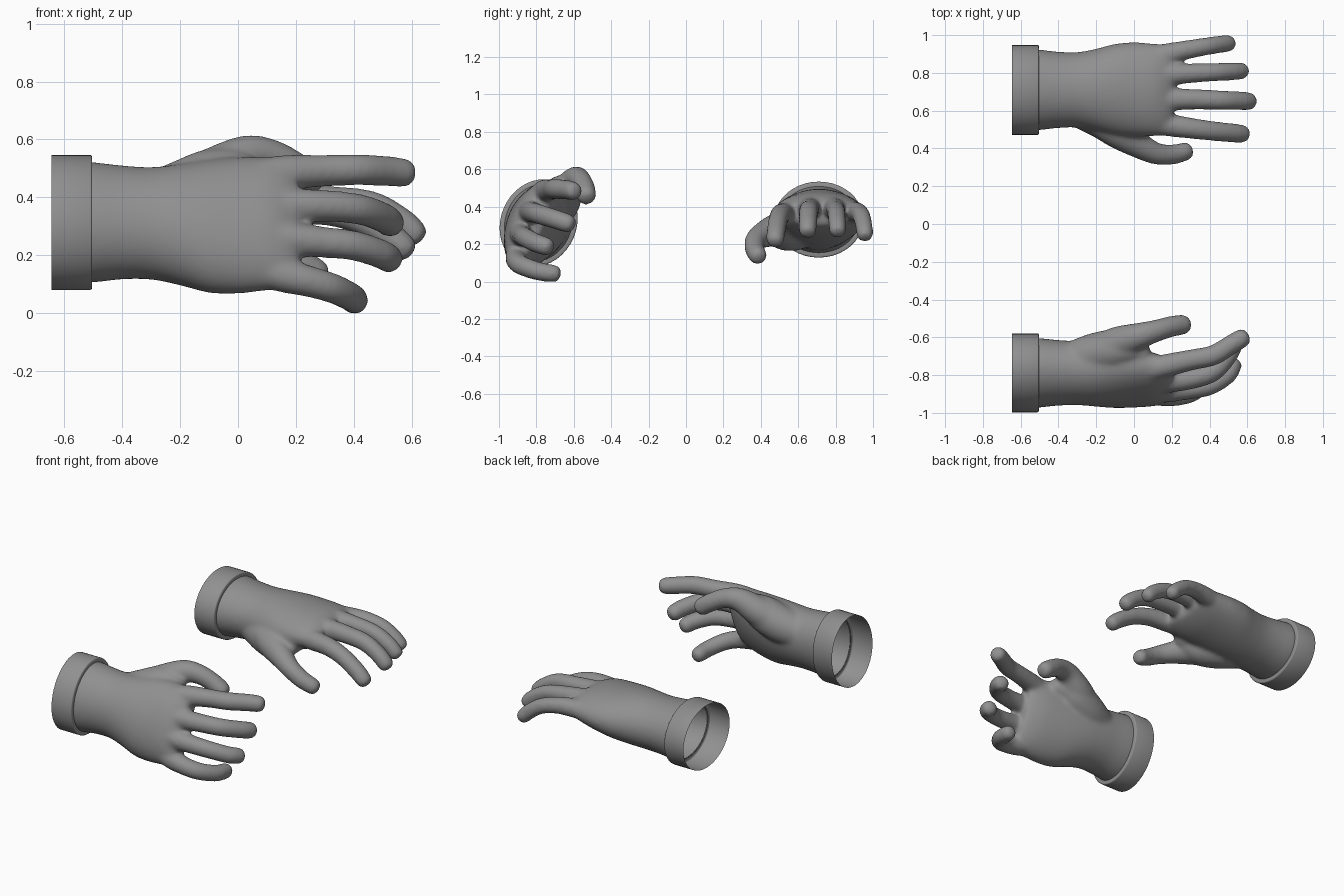
import bpy, bmesh, math
from mathutils import Vector

if "Cube" in bpy.data.objects:
    bpy.data.objects.remove(bpy.data.objects["Cube"])

SEG = 40
grey = bpy.data.materials.new("dark_grey")
grey.diffuse_color = (0.28, 0.28, 0.28, 1)
grey.use_nodes = True
grey.node_tree.nodes["Principled BSDF"].inputs["Base Color"].default_value = grey.diffuse_color


def catmull(pts, steps):
    """Smoothly resample a list of equal-length tuples."""
    out, n = [], len(pts)
    for i in range(n - 1):
        p = [pts[max(0, min(n - 1, i + k))] for k in (-1, 0, 1, 2)]
        for s in range(steps):
            t = s / steps
            out.append([0.5 * (2 * b + (c - a) * t + (2 * a - 5 * b + 4 * c - d) * t * t
                               + (3 * b - a - 3 * c + d) * t ** 3) for a, b, c, d in zip(*p)])
    return out + [list(pts[-1])]


def skin(bm, rings, caps=True):
    rows = [[bm.verts.new(p) for p in r] for r in rings]
    for r0, r1 in zip(rows, rows[1:]):
        n = len(r0)
        for i in range(n):
            bm.faces.new((r0[i], r0[(i + 1) % n], r1[(i + 1) % n], r1[i]))
    if caps:
        bm.faces.new(rows[0][::-1])
        bm.faces.new(rows[-1])


def finger(bm, path, fat=1.12):
    """Tube along (x, y, z, radius) points with a blunt rounded tip."""
    c = catmull(path, 6)
    P = [Vector(q[:3]) for q in c]
    rad = [q[3] * fat for q in c]
    end, r, d = P[-1], rad[-1], (P[-1] - P[-2]).normalized()
    tans = [(P[min(i + 1, len(P) - 1)] - P[max(i - 1, 0)]).normalized() for i in range(len(P))]
    for a in (20, 40, 58, 73, 84):
        a = math.radians(a)
        P.append(end + d * r * 0.9 * math.sin(a))
        rad.append(r * math.cos(a) ** 0.55)
        tans.append(d)
    rings, side = [], Vector((0, 0, 1))
    for p, t, q in zip(P, tans, rad):
        side = (side - t * side.dot(t)).normalized()
        w = t.cross(side)
        rings.append([p + q * (side * math.cos(k * math.tau / 20) + w * math.sin(k * math.tau / 20))
                      for k in range(20)])
    skin(bm, rings)


def oval(frame, x, u, a, v, b):
    """Oval ring across the arm: u runs toward the thumb, v toward the back of the hand."""
    o, U, V = frame
    return [Vector((x, 0, 0)) + o + U * (u + a * math.cos(k * math.tau / SEG))
            + V * (v + b * math.sin(k * math.tau / SEG)) for k in range(SEG)]


def finish(name, bm):
    bmesh.ops.recalc_face_normals(bm, faces=bm.faces)
    me = bpy.data.meshes.new(name)
    bm.to_mesh(me)
    bm.free()
    me.materials.clear()
    me.materials.append(grey)
    ob = bpy.data.objects.new(name, me)
    bpy.context.collection.objects.link(ob)
    return ob


def shade(ob, angle):
    bpy.ops.object.select_all(action='DESELECT')
    ob.select_set(True)
    bpy.context.view_layer.objects.active = ob
    bpy.ops.object.shade_smooth_by_angle(angle=math.radians(angle))


# palm and wrist sections: x, u centre, half width, v centre, half thickness
PALM = [(-0.60, 0, .215, 0, .185), (-0.50, 0, .213, 0, .178), (-0.40, 0, .202, 0, .168),
        (-0.30, 0, .200, 0, .163), (-0.20, 0, .218, .005, .160), (-0.10, -.002, .242, .012, .150),
        (0, -.002, .250, .02, .134), (0.10, 0, .246, .03, .114), (0.165, 0, .238, .035, .088),
        (0.208, 0, .215, .035, .058)]
# fleshy pad at the base of the thumb: x, u, v, radius
PAD = [(-.38, .07, -.03, .09), (-.28, .10, -.045, .105), (-.19, .135, -.055, .113),
       (-.09, .185, -.055, .108), (-.02, .205, -.045, .085), (.03, .20, -.03, .06)]


def hand(name, frame, slide, fingers):
    # palm, thumb pad and fingers fused into one soft surface
    o, U, V = frame
    bm = bmesh.new()
    sections = [(x, u + slide * min(1, max(0, (x + .35) * 4)), a, v, b) for x, u, a, v, b in PALM]
    skin(bm, [oval(frame, *s) for s in catmull(sections, 5)])
    finger(bm, [(*(o + Vector((x, 0, 0)) + U * u + V * v), r) for x, u, v, r in PAD], 1)
    for f in fingers:
        finger(bm, f)
    raw = finish(name + "_raw", bm)
    m = raw.modifiers.new("fuse", 'REMESH')
    m.mode, m.voxel_size = 'VOXEL', 0.010
    m = raw.modifiers.new("soften", 'SMOOTH')
    m.factor, m.iterations = 0.5, 22
    dg = bpy.context.evaluated_depsgraph_get()
    me = bpy.data.meshes.new_from_object(raw.evaluated_get(dg))
    bpy.data.objects.remove(raw)
    # open the wrist end
    bm = bmesh.new()
    bm.from_mesh(me)
    bmesh.ops.bisect_plane(bm, geom=bm.verts[:] + bm.edges[:] + bm.faces[:],
                           plane_co=(-0.507, 0, 0), plane_no=(1, 0, 0), clear_inner=True)
    shade(finish(name, bm), 60)
    # cuff: open sleeve with a step down to the wrist
    bm = bmesh.new()
    prof = [(-0.645, .238, .203), (-0.510, .238, .203), (-0.506, .236, .201),
            (-0.504, .232, .197), (-0.504, .208, .174)]
    skin(bm, [oval(frame, x, 0, a, 0, b) for x, a, b in prof], caps=False)
    shade(finish(name + "_cuff", bm), 50)


# hand lying palm down
flat = (Vector((0, .71, .331)), Vector((0, -1, 0)), Vector((0, 0, 1)))
hand("flat_hand", flat, 0, [
    [(-.2, .56, .29, .08), (-.08, .485, .275, .080), (.03, .415, .25, .063),
     (.12, .372, .218, .052), (.20, .367, .175, .048), (.266, .382, .142, .045)],
    [(.02, .56, .36, .05), (.15, .53, .36, .055), (.30, .507, .358, .050),
     (.42, .492, .325, .047), (.52, .482, .268, .046), (.567, .478, .230, .044)],
    [(.02, .67, .39, .05), (.15, .66, .39, .055), (.32, .66, .385, .049),
     (.46, .655, .370, .047), (.56, .652, .318, .045), (.603, .650, .28, .044)],
    [(.02, .77, .39, .05), (.15, .788, .39, .055), (.30, .798, .385, .047),
     (.43, .804, .365, .044), (.52, .808, .318, .043), (.563, .810, .28, .042)],
    [(.02, .86, .37, .05), (.15, .893, .37, .053), (.27, .920, .37, .046),
     (.38, .940, .345, .043), (.46, .952, .292, .042), (.495, .956, .258, .041)],
])

# hand turned on its side, thumb up
t = math.radians(67)
turned = (Vector((0, -.788, .313)), Vector((0, math.cos(t), math.sin(t))),
          Vector((0, -math.sin(t), math.cos(t))))
hand("turned_hand", turned, -.018, [
    [(-.2, -.68, .42, .08), (-.08, -.63, .485, .080), (.03, -.592, .545, .063),
     (.12, -.565, .540, .053), (.20, -.542, .500, .050), (.25, -.534, .466, .049)],
    [(.02, -.79, .46, .05), (.15, -.755, .483, .056), (.30, -.72, .492, .050),
     (.42, -.695, .495, .049), (.52, -.635, .490, .047), (.566, -.608, .485, .046)],
    [(.02, -.84, .37, .05), (.15, -.835, .37, .055), (.30, -.82, .370, .050),
     (.42, -.78, .358, .048), (.50, -.69, .33, .047), (.525, -.638, .313, .046)],
    [(.02, -.88, .28, .05), (.15, -.885, .258, .055), (.29, -.875, .245, .049),
     (.40, -.855, .233, .047), (.49, -.80, .205, .046), (.52, -.752, .189, .045)],
    [(.02, -.89, .17, .05), (.15, -.905, .132, .054), (.25, -.905, .108, .049),
     (.33, -.875, .084, .047), (.39, -.79, .055, .045), (.403, -.712, .043, .043)],
])
